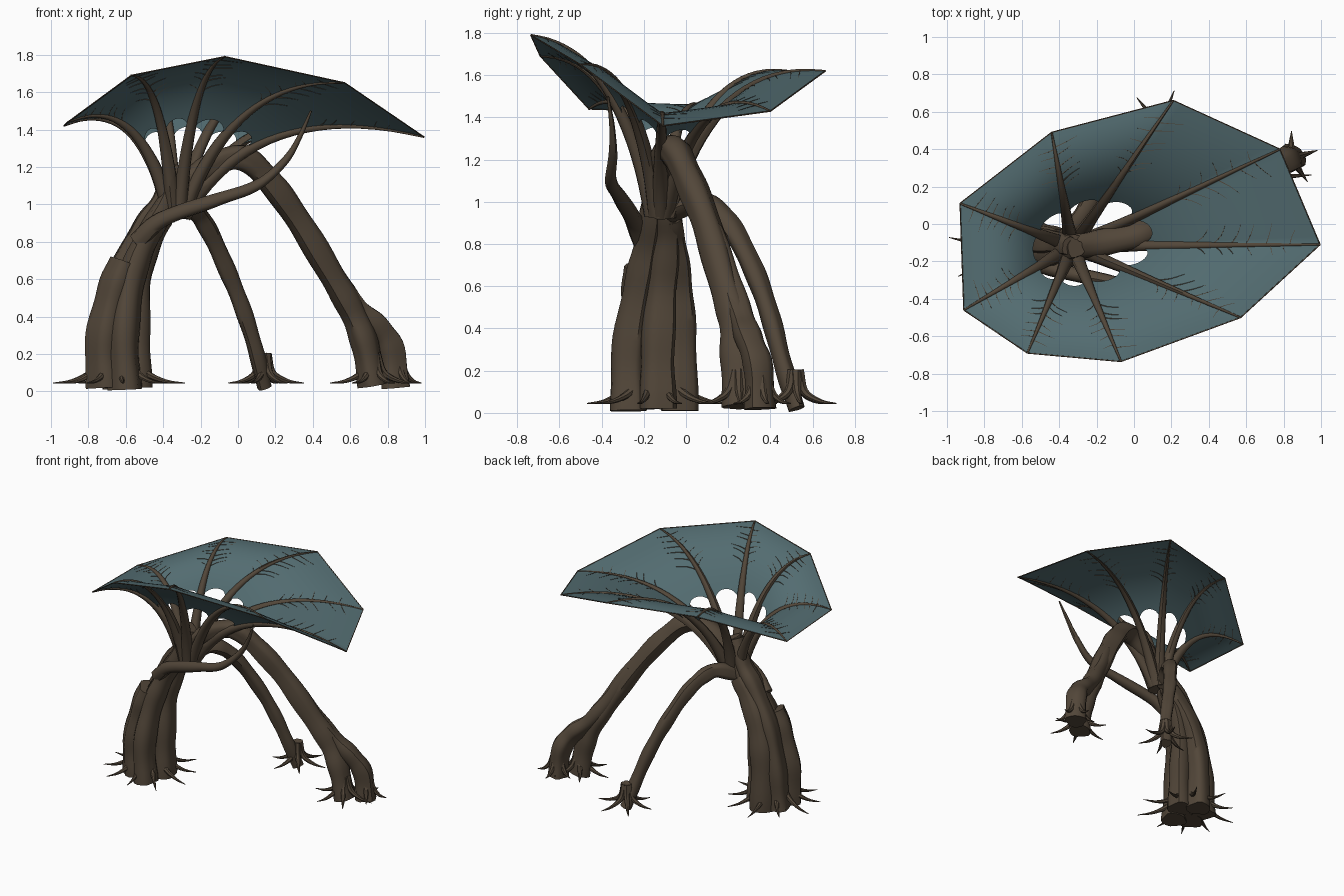
import bpy, bmesh, math, random
from mathutils import Vector as V

random.seed(4)
if "Cube" in bpy.data.objects:
    bpy.data.objects.remove(bpy.data.objects["Cube"])


def material(name, rgb):
    m = bpy.data.materials.new(name)
    m.use_nodes = True
    m.diffuse_color = (*rgb, 1)
    m.node_tree.nodes["Principled BSDF"].inputs["Base Color"].default_value = (*rgb, 1)
    return m


BARK = material("bark brown", (0.085, 0.062, 0.041))
LEAF = material("canopy teal", (0.086, 0.15, 0.164))


def finish(bm, name, mat):
    me = bpy.data.meshes.new(name)
    bm.to_mesh(me)
    bm.free()
    me.materials.append(mat)
    ob = bpy.data.objects.new(name, me)
    bpy.context.collection.objects.link(ob)
    bpy.ops.object.select_all(action='DESELECT')
    ob.select_set(True)
    bpy.context.view_layer.objects.active = ob
    bpy.ops.object.shade_smooth_by_angle(angle=math.radians(50))


def spline(pts, steps):
    """Catmull-Rom samples through the points."""
    p = [V(q) for q in pts]
    p = [2 * p[0] - p[1]] + p + [2 * p[-1] - p[-2]]
    out = []
    for i in range(1, len(p) - 2):
        a, b, c, d = p[i - 1:i + 3]
        for k in range(steps):
            t = k / steps
            out.append(0.5 * (2 * b + (c - a) * t + (2 * a - 5 * b + 4 * c - d) * t * t
                              + (3 * b - a - 3 * c + d) * t ** 3))
    return out + [p[-2]]


def tube(bm, pts, r0, r1, sides=12, ridge=0.0, steps=6, power=1.0):
    """Tapered tube along a path, with optional lengthwise bark ridges."""
    path = spline(pts, steps)
    n = len(path) - 1
    phase = random.uniform(0, math.tau)
    side = None
    rings = []
    for i, p in enumerate(path):
        d = (path[min(i + 1, n)] - path[max(i - 1, 0)]).normalized()
        if side is None:
            side = d.orthogonal()
        side = (side - d * side.dot(d)).normalized()
        up = d.cross(side)
        r = (r0 + (r1 - r0) * (i / n) ** power) * (1 + ridge * .5 * math.sin(i * .9 + phase))
        ring = []
        for k in range(sides):
            a = math.tau * k / sides
            rr = r * (1 + ridge * math.sin(3 * a + phase + i * 0.08)
                      + ridge * 0.6 * math.sin(5 * a + 2 * phase))
            ring.append(bm.verts.new(p + rr * (math.cos(a) * side + math.sin(a) * up)))
        rings.append(ring)
    for a, b in zip(rings, rings[1:]):
        for k in range(sides):
            j = (k + 1) % sides
            bm.faces.new((a[k], a[j], b[j], b[k]))
    bm.faces.new(rings[0][::-1])
    bm.faces.new(rings[-1])


def limb(name, *tubes):
    bm = bmesh.new()
    for pts, r0, r1 in tubes:
        tube(bm, pts, r0, r1, 16, 0.09)
    finish(bm, name, BARK)


# Trunk: a bundle of strands, two of them ending in blunt collars
limb("trunk_front_strand", ([(-.6, -.27, .01), (-.61, -.27, .3), (-.57, -.22, .6),
                             (-.5, -.18, .8), (-.39, -.15, 1), (-.31, -.13, 1.2)], .085, .05))
limb("trunk_inner_strand", ([(-.54, -.13, .02), (-.54, -.13, .3), (-.53, -.11, .6),
                             (-.46, -.09, .82), (-.37, -.1, 1), (-.33, -.1, 1.16)], .085, .05))
limb("trunk_outer_strand", ([(-.72, -.09, .02), (-.7, -.08, .3), (-.64, -.08, .6),
                             (-.51, -.09, .87), (-.41, -.1, 1.02), (-.34, -.12, 1.2)], .085, .05))
limb("trunk_front_collar", ([(-.71, -.22, .02), (-.72, -.22, .25), (-.67, -.21, .5),
                             (-.6, -.2, .69)], .088, .088))
limb("trunk_back_collar", ([(-.63, -.03, .01), (-.63, -.03, .35), (-.59, -.04, .6),
                            (-.5, -.06, .8), (-.4, -.08, .93)], .085, .06))

# Thick prop leg that splits in two above the ground
limb("thick_leg",
     ([(-.33, -.12, 1.06), (-.16, -.1, 1.2), (.02, -.06, 1.25), (.17, .01, 1.12),
       (.33, .1, .9), (.5, .18, .62), (.61, .23, .43), (.68, .24, .25),
       (.72, .25, .03)], .065, .072),
     ([(.36, .12, .86), (.5, .2, .63), (.63, .26, .45), (.75, .3, .34), (.82, .34, .22),
       (.84, .35, .02)], .055, .072))

# Thin prop leg
limb("thin_leg", ([(-.36, -.08, .95), (-.28, .04, 1), (-.22, .14, .96), (-.15, .23, .85),
                   (-.06, .33, .65), (.02, .4, .45), (.09, .46, .23), (.14, .525, .02)], .055, .04))

# Slender branch curling up in front
bm = bmesh.new()
tube(bm, [(-.54, -.2, .8), (-.4, -.25, .92), (-.12, -.31, 1.02), (.1, -.355, 1.1),
          (.25, -.345, 1.23), (.33, -.35, 1.36), (.39, -.37, 1.5)], .05, .006, 10, .06)
finish(bm, "side_branch", BARK)


# Roots that flare out of each foot and end in spikes
def roots(name, x, y, start, reach, count, turn):
    bm = bmesh.new()
    for k in range(count):
        a = turn + math.tau * k / count
        d = V((math.cos(a), math.sin(a), 0))
        w = reach * random.uniform(.85, 1.02)
        tube(bm, [V((x, y, z)) + d * f for f, z in
                  ((start * .3, .2), (start, .1), ((start + w) / 2, .055), (w, .045))],
             .028, .002, 7, 0, 4)
    finish(bm, name, BARK)


roots("trunk_roots", -.64, -.15, .15, .37, 10, 3.55)
roots("thick_leg_inner_roots", .72, .25, .06, .23, 6, 1.1)
roots("thick_leg_outer_roots", .84, .35, .055, .16, 5, .3)
roots("thin_leg_roots", .14, .52, .045, .22, 6, 1.2)

# Canopy ribs arch from the hub out to the rim corners
RIM = [V(p) for p in ((.995, -.11, 1.36), (.78, .4, 1.43), (.21, .66, 1.62),
                      (-.44, .49, 1.62), (-.93, .11, 1.42), (-.91, -.46, 1.44),
                      (-.57, -.69, 1.69), (-.07, -.735, 1.79), (.57, -.5, 1.65))]
HUB = V((-.33, -.12, .94))
N = len(RIM)


def rib(i, t):
    end = RIM[i % N]
    flat = V((end.x - HUB.x, end.y - HUB.y, 0))
    start = HUB + flat.normalized() * .035
    mid = HUB + flat * .33
    mid.z = 1.585 + .34 * (end.z - 1.36)
    return start * (1 - t) ** 2 + mid * 2 * t * (1 - t) + end * t * t


def membrane(i, u, t):
    """Point on panel i: u runs between ribs, t from the scalloped hole to the rim."""
    t0 = .28 + .14 * math.sqrt(max(0, 4 * u * (1 - u)))
    s = t0 + (1 - t0) * t
    return rib(i, s).lerp(rib(i + 1, s), u)


for i in range(N):
    bm = bmesh.new()
    tube(bm, [rib(i, k / 10) for k in range(11)], .046, .005, 10, .05, 2, .75)
    finish(bm, f"canopy_rib_{i + 1}", BARK)

# Canopy skin stretched between the ribs
bm = bmesh.new()
NU, NT = 12, 14
for i in range(N):
    grid = [[bm.verts.new(membrane(i, u / NU, t / NT)) for t in range(NT + 1)]
            for u in range(NU + 1)]
    for u in range(NU):
        for t in range(NT):
            bm.faces.new((grid[u][t], grid[u][t + 1], grid[u + 1][t + 1], grid[u + 1][t]))
bmesh.ops.remove_doubles(bm, verts=bm.verts, dist=.0005)
bmesh.ops.recalc_face_normals(bm, faces=bm.faces)
if sum(f.normal.z for f in bm.faces) < 0:
    bmesh.ops.reverse_faces(bm, faces=bm.faces)
finish(bm, "canopy_skin", LEAF)

# Fine barbs branching off each rib, and a thin rim cord
bm = bmesh.new()
for i in range(N):
    for panel, flip in ((i, False), ((i - 1) % N, True)):
        span = (RIM[panel] - RIM[(panel + 1) % N]).length
        for k in range(6):
            t = .38 + .095 * k + random.uniform(-.02, .02)
            w = random.uniform(.07, .13) / span / (.35 + .65 * t)
            pts = [membrane(panel, 1 - f * w if flip else f * w, t + g)
                   for f, g in ((.02, 0), (.5, .01), (1, .04))]
            tube(bm, pts, .0035, .001, 4, 0, 2)
finish(bm, "canopy_barbs", BARK)

bm = bmesh.new()
for i in range(N):
    tube(bm, [RIM[i], RIM[(i + 1) % N]], .0035, .0035, 5, 0, 1)
finish(bm, "canopy_rim", BARK)
